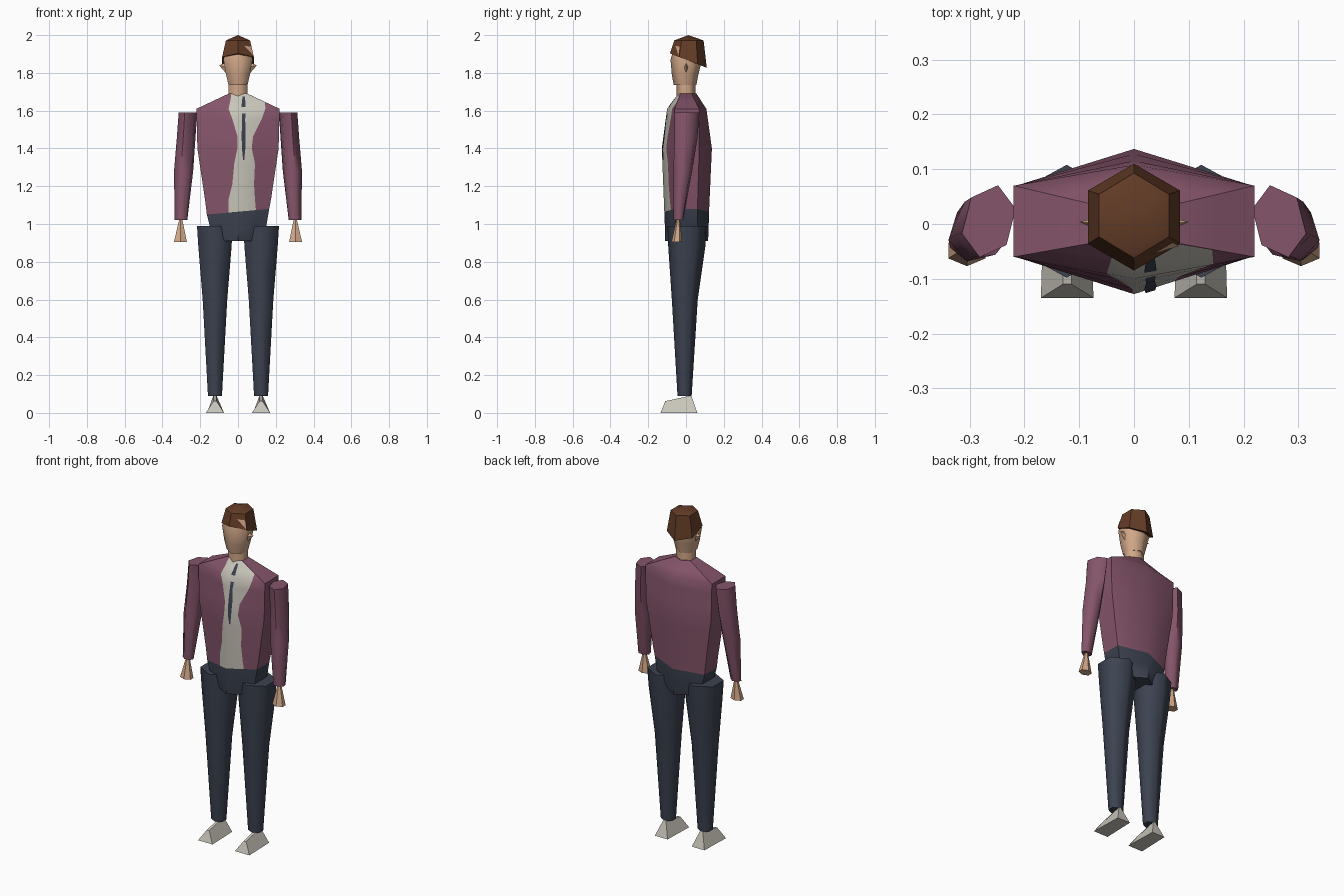
import bpy, bmesh, math
from mathutils import Vector

if "Cube" in bpy.data.objects:
    bpy.data.objects.remove(bpy.data.objects["Cube"], do_unlink=True)


def material(name, rgb):
    m = bpy.data.materials.new(name)
    m.use_nodes = True
    m.diffuse_color = (*rgb, 1)
    m.node_tree.nodes["Principled BSDF"].inputs["Base Color"].default_value = (*rgb, 1)
    return m


JACKET = material("plum jacket", (0.235, 0.09, 0.145))
CREAM = material("cream cloth", (0.58, 0.56, 0.49))
NAVY = material("dark navy", (0.045, 0.055, 0.08))
SKIN = material("skin", (0.64, 0.39, 0.25))
HAIR = material("brown hair", (0.125, 0.045, 0.02))


def finish(name, bm, mats, angle):
    me = bpy.data.meshes.new(name)
    bm.to_mesh(me)
    bm.free()
    ob = bpy.data.objects.new(name, me)
    bpy.context.collection.objects.link(ob)
    for m in mats:
        me.materials.append(m)
    bpy.ops.object.select_all(action="DESELECT")
    ob.select_set(True)
    bpy.context.view_layer.objects.active = ob
    bpy.ops.object.shade_smooth_by_angle(angle=math.radians(angle))
    return ob


def loft(name, rings, mats, angle=30, rule=None):
    """Skin a stack of equal-length rings and close both ends."""
    bm = bmesh.new()
    rows = [[bm.verts.new(p) for p in ring] for ring in rings]
    n = len(rows[0])
    for i in range(len(rows) - 1):
        for j in range(n):
            k = (j + 1) % n
            f = bm.faces.new((rows[i][j], rows[i][k], rows[i + 1][k], rows[i + 1][j]))
            f.material_index = rule(i, j) if rule else 0
    for end, row in ((0, rows[0]), (len(rows) - 2, rows[-1])):
        bm.faces.new(row).material_index = rule(end, n // 2) if rule else 0
    bmesh.ops.remove_doubles(bm, verts=bm.verts, dist=1e-5)
    bmesh.ops.recalc_face_normals(bm, faces=bm.faces)
    return finish(name, bm, mats, angle)


def plate(name, strips, mat):
    """Thin painted detail made of rows of points."""
    bm = bmesh.new()
    rows = [[bm.verts.new(p) for p in s] for s in strips]
    for a, b in zip(rows, rows[1:]):
        bm.faces.new((a[0], b[0], b[1], a[1]))
    return finish(name, bm, [mat], 30)


def hexagon(cx, z, w, front, back, turn=0.0):
    """Six-sided ring with points toward front and back."""
    q = (back - front) / 4
    mid = (front + back) / 2
    pts = [(0, front), (w, front + q), (w, back - q), (0, back), (-w, back - q), (-w, front + q)]
    c, s = math.cos(turn), math.sin(turn)
    return [Vector((cx + x * c - (y - mid) * s, mid + x * s + (y - mid) * c, z)) for x, y in pts]


def table(rows, z):
    """Linear lookup in rows that begin with a falling height."""
    for a, b in zip(rows, rows[1:]):
        if b[0] <= z <= a[0]:
            t = (a[0] - z) / (a[0] - b[0])
            return [p + (q - p) * t for p, q in zip(a[1:], b[1:])]


# Torso: height, half width, front, back, side front, side back
BODY = [
    (1.69, 0.05, -0.04, 0.055, -0.03, 0.03),
    (1.61, 0.22, -0.10, 0.108, -0.06, 0.07),
    (1.40, 0.215, -0.128, 0.137, -0.06, 0.07),
    (1.065, 0.165, -0.115, 0.122, -0.055, 0.06),
    (0.99, 0.15, -0.112, 0.12, -0.055, 0.06),
    (0.91, 0.10, -0.11, 0.117, -0.05, 0.055),
]
# Shirt opening: height, right edge, left edge
SHIRT = [
    (1.69, -0.035, 0.045), (1.645, -0.042, 0.15), (1.61, -0.05, 0.145),
    (1.555, -0.03, 0.125), (1.465, -0.003, 0.08), (1.40, -0.003, 0.073),
    (1.32, -0.02, 0.09), (1.21, -0.03, 0.085), (1.13, -0.05, 0.09),
    (1.065, -0.05, 0.095), (0.99, -0.05, 0.09), (0.91, -0.05, 0.06),
]
WAIST = 1.065


def front_y(x, z):
    w, f, b, sf, sb = table(BODY, z)
    return f + (sf - f) * abs(x) / w


def torso_ring(z, lo, hi):
    w, f, b, sf, sb = table(BODY, z)
    hi = min(hi, w * 0.98)
    pts = [(0, f), (hi, front_y(hi, z)), (w, sf), (w, sb), (0, b), (-w, sb), (-w, sf), (lo, front_y(lo, z))]
    slant = 0.09 if z == WAIST else 0
    return [Vector((x, y, z + slant * x)) for x, y in pts]


def torso_colour(i, j):
    if SHIRT[i][0] <= WAIST:
        return 2
    return 1 if j in (0, 7) else 0


loft("torso", [torso_ring(*r) for r in SHIRT], [JACKET, CREAM, NAVY], 45, torso_colour)

# Necktie
TIE = [(1.675, 0.006), (1.63, 0.011), (1.55, 0.008), (1.47, 0.011), (1.40, 0.009), (1.34, 0.003)]
plate("necktie", [[Vector((x, front_y(x, z) - 0.005, z)) for x in (0.03 - h, 0.03 + h)] for z, h in TIE], NAVY)

# Neck and head
loft("neck", [hexagon(0, z, 0.05, -0.05, 0.05) for z in (1.65, 1.76)], [SKIN], 65)
loft("head", [hexagon(0, 1.735, 0.05, -0.065, 0.055), hexagon(0, 1.79, 0.063, -0.075, 0.065),
              hexagon(0, 1.87, 0.077, -0.082, 0.085), hexagon(0, 1.93, 0.065, -0.065, 0.08)], [SKIN], 65)

# Hair cap with a slanted rim
rim = hexagon(0, 0, 0.084, -0.085, 0.11)
for p in rim:
    p.z = 1.87 - 0.39 * p.y
crown = hexagon(0, 1.972, 0.064, -0.062, 0.093)
loft("hair", [rim, crown, [Vector((0, 0.012, 2.0))] * 6], [HAIR], 30)


def on_hair(u, v):
    """Point just above the left front facet of the hair."""
    return rim[0].lerp(rim[1], u).lerp(crown[0].lerp(crown[1], u), v) + Vector((0.5, -0.8, 0.3)) * 0.004


plate("temple_patch", [[on_hair(0.42, 0.62), on_hair(0.95, 0.6)],
                       [on_hair(0.75, 0.3), on_hair(0.97, 0.05)]], SKIN)

# Limbs, mirrored left and right
for side, s in (("left", 1), ("right", -1)):
    loft(side + "_ear",
         [[Vector((s * 0.065, y, z)) for y, z in ((-0.012, 1.83), (0, 1.855), (0.012, 1.83), (0, 1.80))],
          [Vector((s * 0.1, 0.004, 1.84))] * 4], [SKIN])

    loft(side + "_arm",
         [hexagon(s * 0.265, 1.59, 0.042, -0.063, 0.073, s * 0.25),
          hexagon(s * 0.275, 1.45, 0.043, -0.062, 0.062, s * 0.25),
          hexagon(s * 0.288, 1.28, 0.045, -0.07, 0.035, s * 0.3),
          hexagon(s * 0.302, 1.02, 0.031, -0.066, -0.014, s * 0.3)], [JACKET], 65)

    loft(side + "_hand",
         [hexagon(s * 0.303, 1.025, 0.008, -0.05, -0.032),
          hexagon(s * 0.305, 0.905, 0.034, -0.077, -0.02)], [SKIN])

    loft(side + "_leg",
         [hexagon(s * 0.123, 0.99, 0.094, -0.098, 0.108),
          hexagon(s * 0.122, 0.88, 0.088, -0.094, 0.102),
          hexagon(s * 0.122, 0.60, 0.065, -0.075, 0.062),
          hexagon(s * 0.122, 0.09, 0.037, -0.045, 0.03)], [NAVY], 65)

    # Wedge shoe: toe triangle to heel triangle
    loft(side + "_shoe",
         [[Vector((s * 0.122 - w, y, 0)), Vector((s * 0.122 + w, y, 0)),
           Vector((s * 0.122 + 0.008, top_y, top_z)), Vector((s * 0.122 - 0.008, top_y, top_z))]
          for w, y, top_y, top_z in ((0.048, -0.135, -0.11, 0.062), (0.042, 0.06, 0.028, 0.092))], [CREAM])
